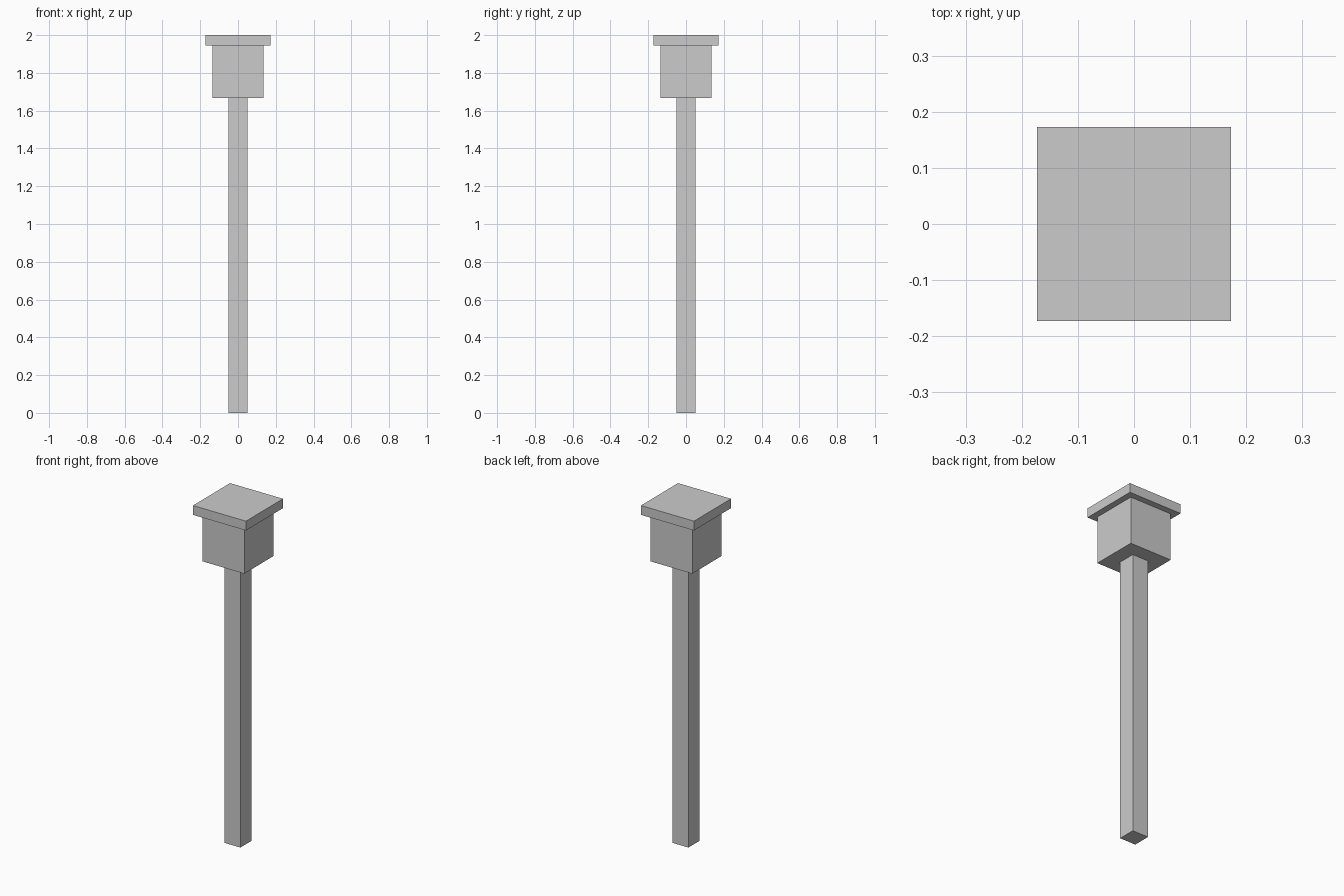
import bpy

# Remove the default cube
default = bpy.data.objects.get("Cube")
if default:
    bpy.data.objects.remove(default, do_unlink=True)

# Single plain grey
grey = bpy.data.materials.new("plain_grey")
grey.use_nodes = True
colour = (0.6, 0.6, 0.6, 1)
grey.diffuse_color = colour
grey.node_tree.nodes["Principled BSDF"].inputs["Base Color"].default_value = colour


def square_block(name, width, bottom, top):
    """Square block centred on the z axis between two heights."""
    bpy.ops.mesh.primitive_cube_add(size=1, location=(0, 0, (bottom + top) / 2))
    block = bpy.context.object
    block.name = block.data.name = name
    block.scale = (width, width, top - bottom)
    bpy.ops.object.transform_apply(location=False, rotation=False, scale=True)
    block.data.materials.append(grey)
    return block


HEAD_BOTTOM, CAP_BOTTOM, TOP = 1.667, 1.945, 2.0

# Slim post, wider head, overhanging cap
square_block("post", 0.103, 0, HEAD_BOTTOM)
square_block("head", 0.272, HEAD_BOTTOM, CAP_BOTTOM)
square_block("cap", 0.345, CAP_BOTTOM, TOP)
